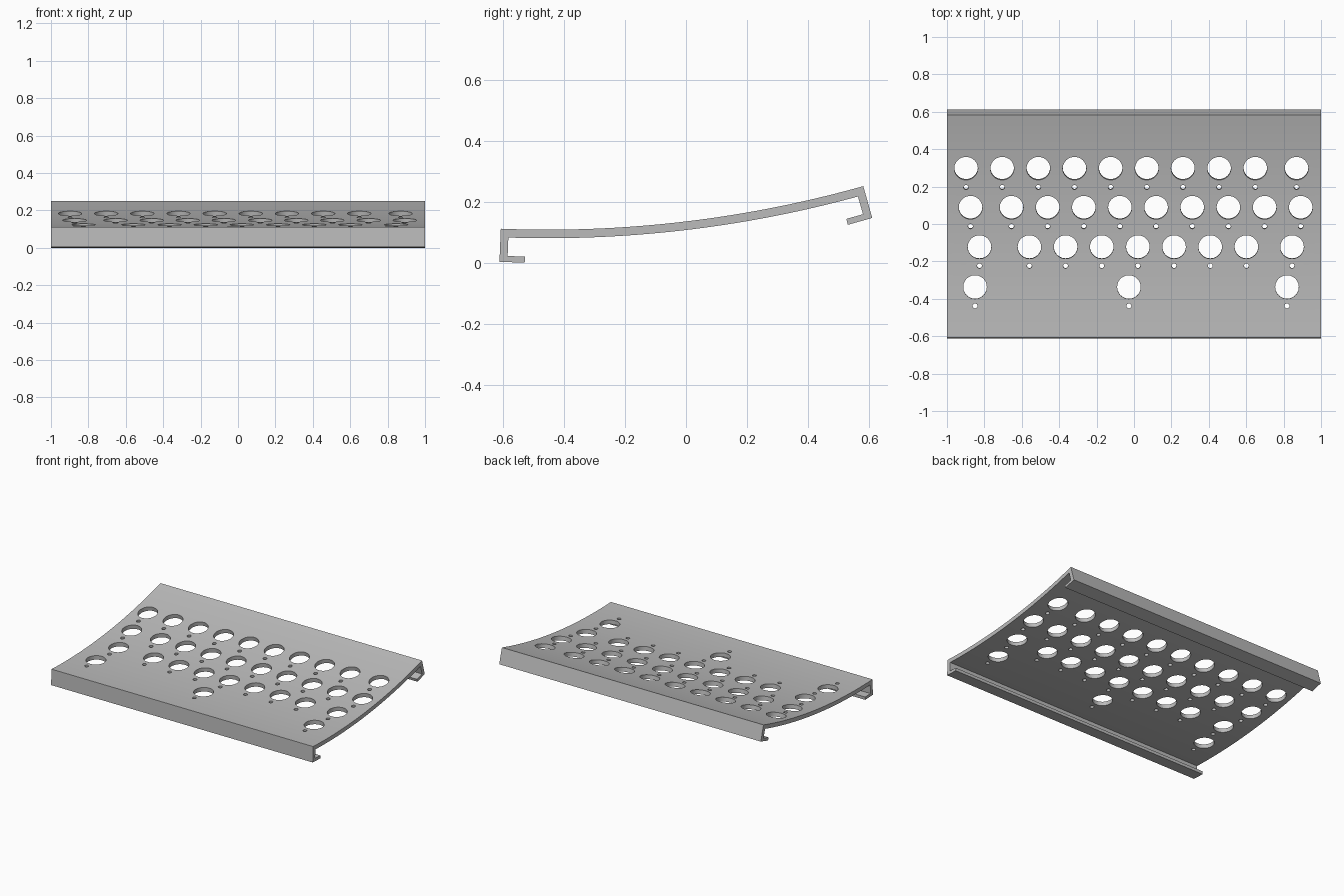
import bpy, bmesh, math
from mathutils import Matrix, Vector

if "Cube" in bpy.data.objects:
    bpy.data.objects.remove(bpy.data.objects["Cube"])

# Profile: a curved sheet (arc) with a hooked flange on each long edge
A0, A1 = math.radians(-2.3), math.radians(15.7)
R = 1.19 / (math.sin(A1) - math.sin(A0))
CY, CZ = -0.608 - R * math.sin(A0), 0.112 + R * math.cos(A0)
T, WALL, DEPTH, LIP, LIP_T = 0.028, 0.026, 0.1085, 0.083, 0.02
SEG = 48


def point(a, depth=0.0, along=0.0):
    """Point at arc angle a, moved below the top face and along the tangent."""
    r = R + depth
    return (CY + r * math.sin(a) + along * math.cos(a),
            CZ - r * math.cos(a) + along * math.sin(a))


def hook(a, s):
    """Flange outline from the outer top corner to the inner lip corner."""
    return [point(a, 0), point(a, DEPTH), point(a, DEPTH, s * LIP),
            point(a, DEPTH - LIP_T, s * LIP), point(a, DEPTH - LIP_T, s * WALL),
            point(a, T, s * WALL)]


da = WALL / R
arc = lambda lo, hi, d: [point(lo + (hi - lo) * i / SEG, d) for i in range(1, SEG)]
profile = (hook(A0, 1) + arc(A0 + da, A1 - da, T)
           + hook(A1, -1)[::-1] + arc(A1, A0, 0))


def make_object(name, bm):
    bmesh.ops.recalc_face_normals(bm, faces=bm.faces)
    mesh = bpy.data.meshes.new(name)
    bm.to_mesh(mesh)
    bm.free()
    obj = bpy.data.objects.new(name, mesh)
    bpy.context.collection.objects.link(obj)
    return obj


# Perforated panel body
bm = bmesh.new()
face = bm.faces.new([bm.verts.new((-1, y, z)) for y, z in profile])
ext = bmesh.ops.extrude_face_region(bm, geom=[face])["geom"]
bmesh.ops.translate(bm, vec=(2, 0, 0),
                    verts=[v for v in ext if isinstance(v, bmesh.types.BMVert)])
panel = make_object("perforated_panel", bm)

# Hole rows: (y, x positions); each large hole has a small one in front of it
STEP = 0.1933
rows = [
    (0.297, [-0.898 + STEP * i for i in range(9)] + [0.869]),
    (0.088, [-0.874] + [-0.655 + STEP * i for i in range(9)]),
    (-0.123, [-0.826] + [-0.559 + STEP * i for i in range(7)] + [0.845]),
    (-0.337, [-0.85, -0.027, 0.818]),
]
bm = bmesh.new()
for row_y, xs in rows:
    for y, radius, sides in ((row_y, 0.063, 40), (row_y - 0.101, 0.013, 16)):
        a = math.asin((y - CY) / R)
        py, pz = point(a, T / 2)
        for x in xs:
            m = Matrix.Translation(Vector((x, py, pz))) @ Matrix.Rotation(a, 4, 'X')
            bmesh.ops.create_cone(bm, cap_ends=True, segments=sides, radius1=radius,
                                  radius2=radius, depth=0.08, matrix=m)
cutter = make_object("hole_cutter", bm)
cutter.hide_render = True

# Cut the holes
mod = panel.modifiers.new("holes", 'BOOLEAN')
mod.operation, mod.solver, mod.object = 'DIFFERENCE', 'EXACT', cutter
bpy.context.view_layer.objects.active = panel
panel.select_set(True)
bpy.ops.object.modifier_apply(modifier=mod.name)
bpy.data.objects.remove(cutter)

# Single grey finish
grey = bpy.data.materials.new("plain_grey")
grey.diffuse_color = (0.5, 0.5, 0.5, 1)
grey.use_nodes = True
grey.node_tree.nodes["Principled BSDF"].inputs["Base Color"].default_value = grey.diffuse_color
panel.data.materials.clear()
panel.data.materials.append(grey)
bpy.ops.object.shade_smooth_by_angle(angle=math.radians(30))
